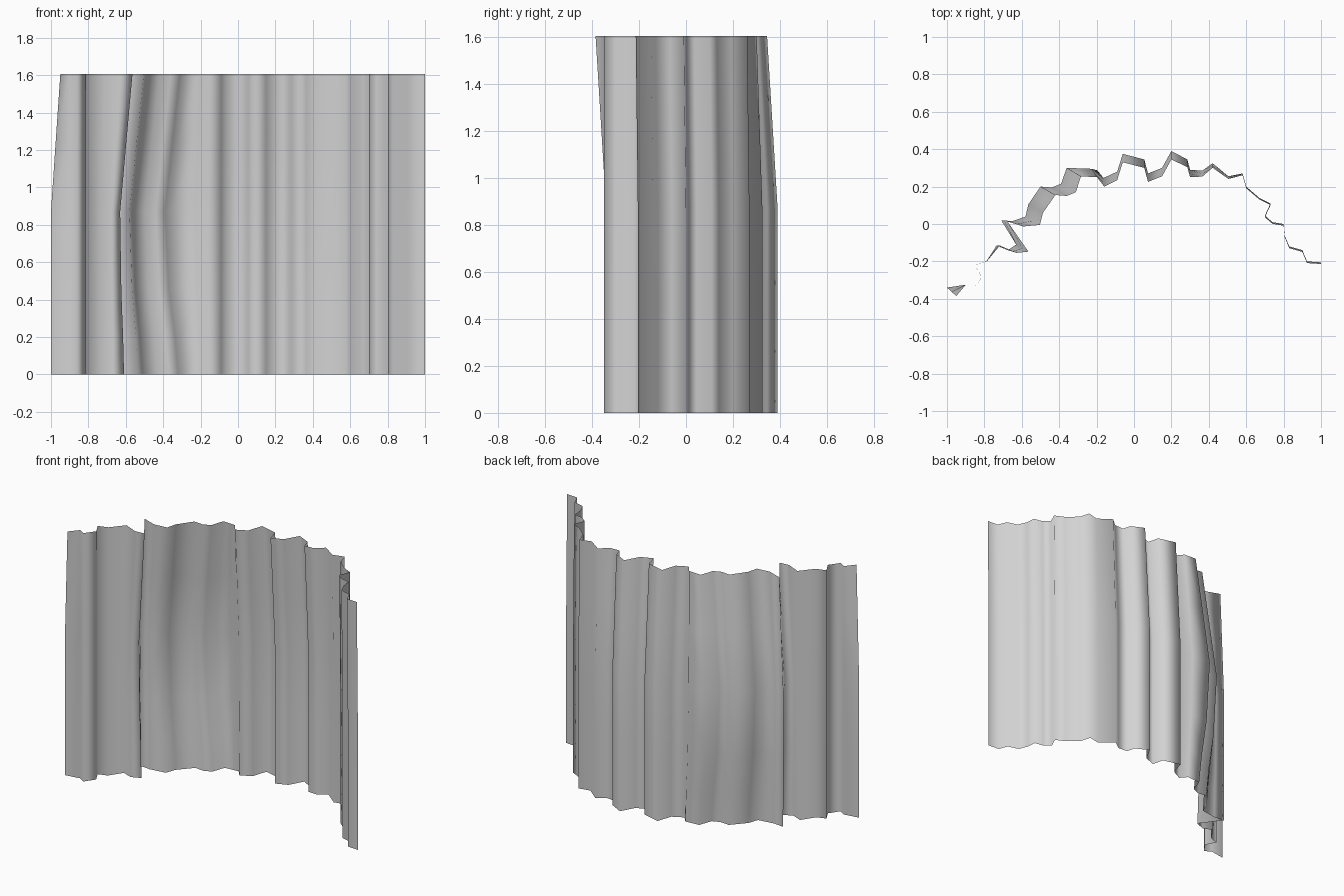
import bpy
import bmesh
import math

default_cube = bpy.data.objects.get("Cube")
if default_cube:
    bpy.data.objects.remove(default_cube, do_unlink=True)

# Fold line of the hanging cloth, seen from above at its fullest height
fold_line = [
    (-1, -.34), (-.9, -.325), (-.86, -.35), (-.815, -.285), (-.85, -.22),
    (-.79, -.2), (-.735, -.115), (-.675, -.14), (-.63, -.11), (-.71, .02),
    (-.65, .015), (-.58, .04), (-.565, .105), (-.5, .2), (-.44, .195),
    (-.39, .215), (-.36, .3), (-.225, .295), (-.165, .245), (-.09, .28),
    (-.06, .375), (.055, .345), (.075, .27), (.15, .3), (.2, .39),
    (.285, .345), (.3, .29), (.365, .285), (.42, .325), (.505, .255),
    (.58, .27), (.6, .2), (.67, .14), (.73, .11), (.7, .045), (.74, .01),
    (.8, 0), (.805, -.06), (.83, -.12), (.9, -.14), (.925, -.2), (1, -.205),
]


def fade(value, start, end):
    """Smooth ramp from zero at start to one at end."""
    t = max(0.0, min(1.0, (value - start) / (end - start)))
    return t * t * (3 - 2 * t)


def top_shift(x, y):
    """How far the upper hem is drawn sideways and forward."""
    pulled = math.exp(-((x + .47) / .24) ** 4)
    forward = fade(x, -.72, -.6) * (1 - .8 * fade(x, .2, .6))
    if x < -.95:
        return .05, -.045
    return .08 * pulled, -.045 * forward


def bottom_shift(x, y):
    """How far the lower hem swings back under the pulled folds."""
    swing = math.exp(-((x + .42) / .2) ** 4)
    return .07 * swing, -.02 * swing


# Rows of the cloth: height, shift rule, share of the shift
rows = [
    (0, bottom_shift, 1), (.2, bottom_shift, .75), (.45, bottom_shift, .3),
    (.87, bottom_shift, 0), (1.24, top_shift, .5), (1.605, top_shift, 1),
]

# Loft the cloth sheet row by row
bm = bmesh.new()
grid = []
for height, shift, share in rows:
    row = []
    for x, y in fold_line:
        dx, dy = shift(x, y)
        row.append(bm.verts.new((x + dx * share, y + dy * share, height)))
    grid.append(row)
for lower, upper in zip(grid, grid[1:]):
    for i in range(len(fold_line) - 1):
        bm.faces.new((lower[i], lower[i + 1], upper[i + 1], upper[i]))
for face in bm.faces:
    face.smooth = True

mesh = bpy.data.meshes.new("curtain")
bm.to_mesh(mesh)
bm.free()
curtain = bpy.data.objects.new("curtain", mesh)
bpy.context.collection.objects.link(curtain)

# Plain pale cloth
cloth = bpy.data.materials.new("pale grey cloth")
cloth.use_nodes = True
colour = (.65, .65, .65, 1)
cloth.diffuse_color = colour
cloth.node_tree.nodes["Principled BSDF"].inputs["Base Color"].default_value = colour
mesh.materials.append(cloth)
